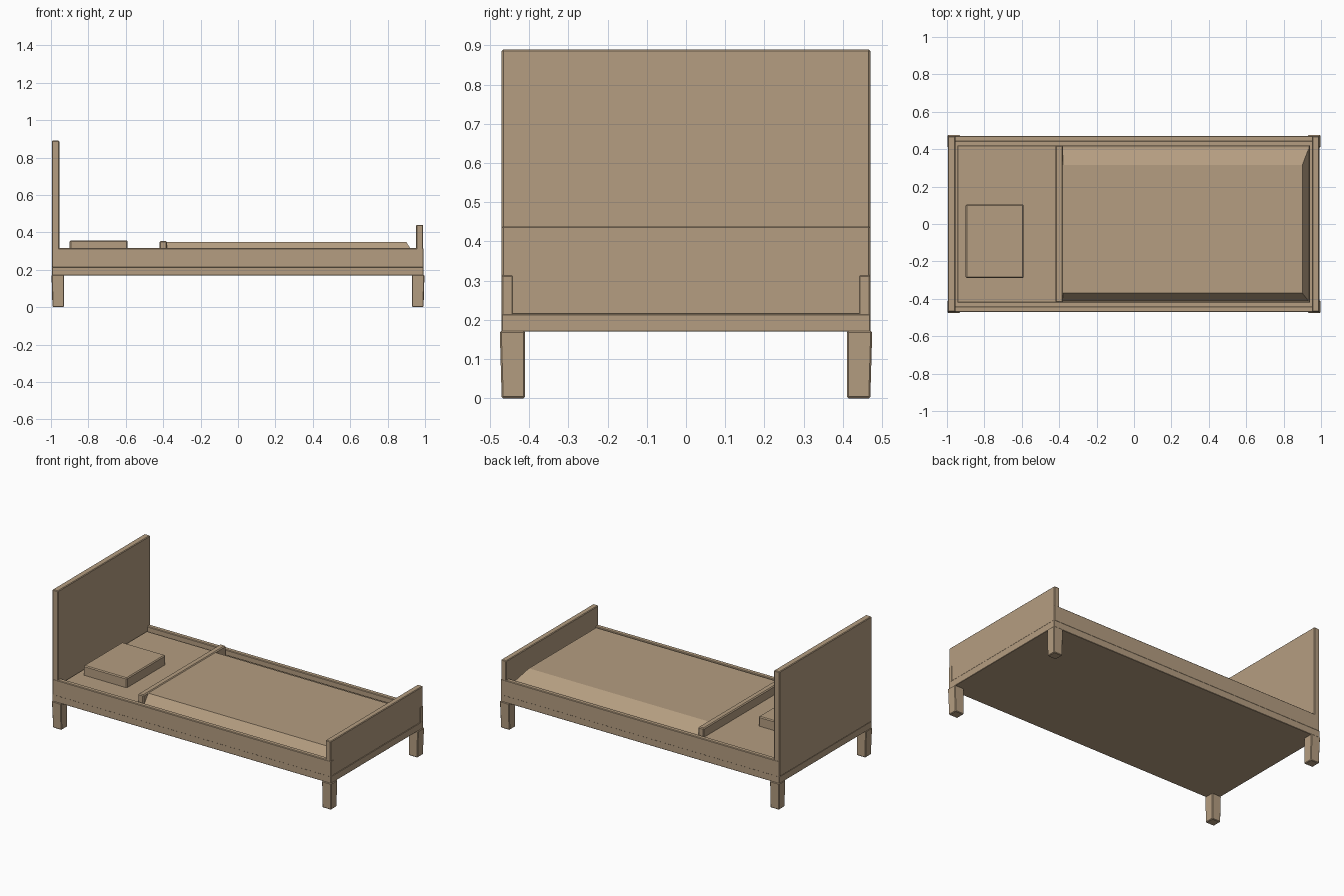
import bpy, bmesh

if "Cube" in bpy.data.objects:
    bpy.data.objects.remove(bpy.data.objects["Cube"])


def finish(name, bm, bevel):
    bmesh.ops.recalc_face_normals(bm, faces=bm.faces)
    me = bpy.data.meshes.new(name)
    bm.to_mesh(me)
    bm.free()
    ob = bpy.data.objects.new(name, me)
    bpy.context.collection.objects.link(ob)
    mat = bpy.data.materials.get("wood") or bpy.data.materials.new("wood")
    mat.diffuse_color = (0.46, 0.34, 0.22, 1)
    mat.use_nodes = True
    mat.node_tree.nodes["Principled BSDF"].inputs["Base Color"].default_value = mat.diffuse_color
    me.materials.append(mat)
    if bevel:
        mod = ob.modifiers.new("soft_edges", 'BEVEL')
        mod.width = bevel
        mod.segments = 1
    return ob


def block(name, x, y, z, bevel=0.004, top=None):
    """Box from (min, max) ranges; top = optional (x range, y range) of the upper face."""
    tx, ty = top or (x, y)
    bm = bmesh.new()
    rings = []
    for (xa, xb), (ya, yb), h in ((x, y, z[0]), (tx, ty, z[1])):
        rings.append([bm.verts.new(p) for p in
                      ((xa, ya, h), (xb, ya, h), (xb, yb, h), (xa, yb, h))])
    bm.faces.new(rings[0])
    bm.faces.new(rings[1])
    for i in range(4):
        j = (i + 1) % 4
        bm.faces.new((rings[0][i], rings[0][j], rings[1][j], rings[1][i]))
    return finish(name, bm, bevel)


# Frame: base slab, head and foot panels
block("base_slab", (-0.995, 0.992), (-0.47, 0.47), (0.17, 0.215), 0.002)
block("headboard", (-0.995, -0.955), (-0.47, 0.47), (0.212, 0.89))
block("footboard", (0.953, 0.99), (-0.47, 0.47), (0.212, 0.44))

# Side rails
for side, s in (("front", -1), ("back", 1)):
    block(side + "_rail", (-0.993, 0.992), tuple(sorted((s * 0.44, s * 0.471))),
          (0.21, 0.315))

# Four legs, flaring slightly outward at the top
for end, sx in (("head", -1), ("foot", 1)):
    for side, sy in (("front", -1), ("back", 1)):
        block(f"{end}_{side}_leg",
              tuple(sorted((sx * 0.93, sx * 0.992))),
              tuple(sorted((sy * 0.41, sy * 0.47))), (0, 0.172),
              top=(tuple(sorted((sx * 0.93, sx * 0.997))),
                   tuple(sorted((sy * 0.41, sy * 0.475)))))

# Bedding: mattress, pillow, folded edge and sloped blanket
block("mattress", (-0.945, 0.94), (-0.42, 0.42), (0.21, 0.295))
block("pillow", (-0.90, -0.59), (-0.29, 0.105), (0.285, 0.357), 0.006)
block("blanket_fold", (-0.42, -0.38), (-0.42, 0.42), (0.28, 0.353), 0.006)
block("blanket", (-0.39, 0.94), (-0.42, 0.42), (0.285, 0.348), 0,
      top=((-0.39, 0.90), (-0.37, 0.315)))
